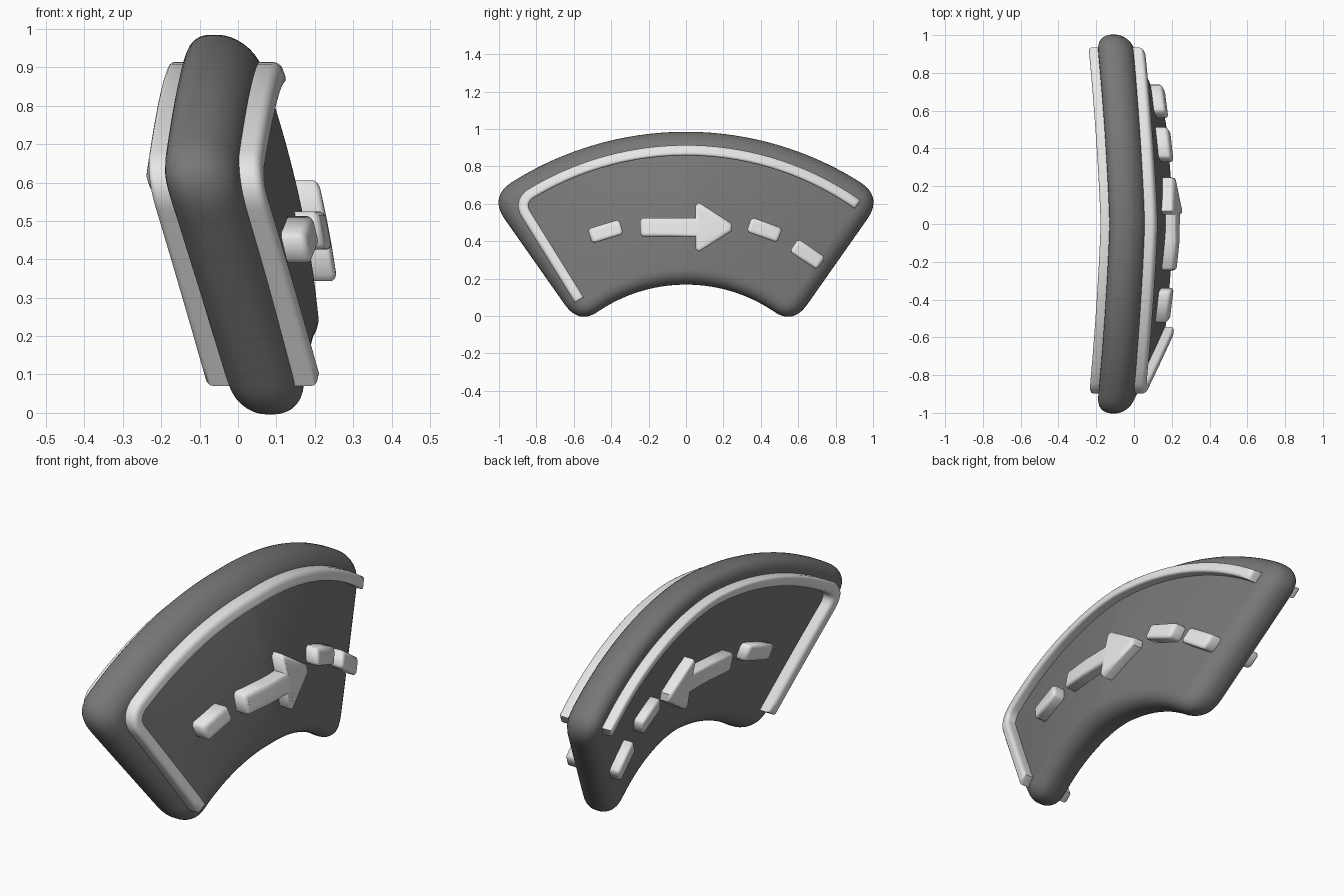
import bpy, bmesh, math
from mathutils import Vector as V

if "Cube" in bpy.data.objects:
    bpy.data.objects.remove(bpy.data.objects["Cube"])


def material(name, value):
    m = bpy.data.materials.new(name)
    m.diffuse_color = (value, value, value * 0.98, 1)
    m.use_nodes = True
    m.node_tree.nodes["Principled BSDF"].inputs["Base Color"].default_value = m.diffuse_color
    return m


DARK = material("dark_grey", 0.185)
PALE = material("off_white", 0.8)
THICK = 0.187


def dome(y, z):
    """Front face of the dished panel: domed middle, straight ends."""
    rho = math.hypot(y, z + 0.8)
    u = math.degrees(math.atan2(abs(y), z + 0.8)) / 35.3
    centre = 0.222 - 0.197 * (rho - 0.8) ** 2
    end = 0.153 - 0.254 * (rho - 1.06)
    return centre + (end - centre) * u ** 1.3


def inset(ring, d):
    """Move a closed 2D outline inwards by d with mitred corners."""
    n = len(ring)
    area = sum(ring[i - 1].x * ring[i].y - ring[i].x * ring[i - 1].y for i in range(n))
    s = 1 if area > 0 else -1
    out = []
    for i, p in enumerate(ring):
        a = (p - ring[i - 1]).normalized()
        b = (ring[(i + 1) % n] - p).normalized()
        na, nb = V((-a.y, a.x)) * s, V((-b.y, b.x)) * s
        out.append(p + (na + nb) * (d / max(0.3, 1 + na.dot(nb))))
    return out


def slab(name, upper, lower, lo, hi, r, mat, steps=6, rungs=6):
    """Rounded plate between two matched edge lines, draped over the dome."""
    ring = [V(p) for p in upper] + [V(p) for p in reversed(lower)]
    n, half = len(ring), len(upper)
    bm = bmesh.new()

    def vert(p, off):
        return bm.verts.new((dome(p.x, p.y) + off, p.x, p.y))

    layers = []
    for k in range(steps + 1):
        t = math.pi / 2 * (1 - k / steps)
        layers.append((r * (1 - math.cos(t)), lo + r * (1 - math.sin(t))))
    layers += [(d, lo + hi - o) for d, o in reversed(layers)]
    loops = []
    for d, off in layers:
        loops.append([vert(p, off) for p in inset(ring, d)])
    for a, b in zip(loops, loops[1:]):
        for i in range(n):
            j = (i + 1) % n
            bm.faces.new((a[i], a[j], b[j], b[i]))
    # caps: a ladder of quads from the upper edge to the lower edge
    for loop, off in ((loops[0], lo), (loops[-1], hi)):
        rows = []
        for i in range(half):
            a, b = loop[i], loop[n - 1 - i]
            pa, pb = V(a.co.yz), V(b.co.yz)
            mid = [vert(pa.lerp(pb, k / rungs), off) for k in range(1, rungs)]
            rows.append([a] + mid + [b])
        for p, q in zip(rows, rows[1:]):
            for k in range(rungs):
                bm.faces.new((p[k], p[k + 1], q[k + 1], q[k]))
        # close the two ladder ends against the rim
        bm.faces.new(rows[0])
        bm.faces.new(rows[-1])
    bmesh.ops.recalc_face_normals(bm, faces=bm.faces)
    me = bpy.data.meshes.new(name)
    bm.to_mesh(me)
    bm.free()
    me.materials.append(mat)
    me.shade_smooth()
    me.set_sharp_from_angle(angle=math.radians(50))
    ob = bpy.data.objects.new(name, me)
    bpy.context.collection.objects.link(ob)
    return ob


def arc(R, top, y0, y1, n=30):
    ys = [y0 + (y1 - y0) * i / n for i in range(n + 1)]
    return [V((y, top - R + math.sqrt(R * R - y * y))) for y in ys]


def bend(a, c, b, n=14):
    """Rounded corner from a to b around c."""
    return [a * (1 - t) ** 2 + c * 2 * t * (1 - t) + b * t * t
            for t in (i / n for i in range(1, n + 1))]


def resample(path, n):
    lens = [0]
    for a, b in zip(path, path[1:]):
        lens.append(lens[-1] + (b - a).length)
    out, k = [], 0
    for i in range(n):
        s = lens[-1] * i / (n - 1)
        while k < len(path) - 2 and lens[k + 1] < s:
            k += 1
        out.append(path[k].lerp(path[k + 1], (s - lens[k]) / (lens[k + 1] - lens[k])))
    return out


def mirrored(path):
    return [V((-p.x, p.y)) for p in reversed(path[1:])] + path


# Panel: fan-shaped body with rounded rim
top_c, low_c = V((1.05, 0.633)), V((0.572, -0.047))
side = (top_c - low_c).normalized()
mid = low_c + side * 0.42
top = arc(1.744, 0.985, 0, 0.938)
top += bend(top[-1], top_c, top_c - side * 0.14) + [mid + side * 0.012]
low = arc(0.84, 0.168, 0, 0.472)
low += bend(low[-1], low_c, low_c + side * 0.135) + [mid - side * 0.012]
slab("panel", resample(mirrored(top), 110), resample(mirrored(low), 110),
     -THICK, 0, 0.084, DARK, 8, 12)

# Trim: hooked band along the outer arc and down one end
path = arc(1.6, 0.886, 0.918, -0.83)
corner, foot = V((-0.895, 0.608)), V((-0.57, 0.085))
path += bend(path[-1], corner, corner + (foot - corner).normalized() * 0.08)
path += [path[-1].lerp(foot, i / 10) for i in range(1, 11)]
band = [[], []]
for i, p in enumerate(path):
    d = (path[min(i + 1, len(path) - 1)] - path[max(i - 1, 0)]).normalized()
    for line, w in zip(band, (0.028, -0.028)):
        line.append(p + V((-d.y, d.x)) * w)


def shape(points, cy, cz, deg=0):
    """Upper and lower edges of a shape symmetric about its own axis."""
    c, s = math.cos(math.radians(deg)), math.sin(math.radians(deg))
    return [[(cy + a * c - b * f * s, cz + a * s + b * f * c) for a, b in points]
            for f in (1, -1)]


def dash(cy, cz, deg, l=0.088, w=0.041, k=0.013):
    return shape([(-l, w - k), (k - l, w), (l - k, w), (l, w - k)], cy, cz, deg)


arrow = shape([(-0.245, 0.036), (-0.231, 0.05), (-0.09, 0.05), (0.05, 0.05),
               (0.05, 0.115), (0.07, 0.132), (0.245, 0.02)], 0, 0.475)
marks = [("trim", band, 0.053), ("arrow", arrow, 0.063),
         ("dash_tail", dash(-0.43, 0.452, 17), 0.064),
         ("dash_near", dash(0.42, 0.46, -20), 0.064),
         ("dash_far", dash(0.65, 0.33, -34), 0.06)]

# Raised markings on the front and the back face
for name, (up, dn), h in marks:
    back = 0.053 if name != "arrow" else 0.06
    slab("front_" + name, up, dn, -0.03, h, 0.018, PALE, 4)
    slab("back_" + name, up, dn, -THICK - back, -THICK + 0.03, 0.018, PALE, 4)
